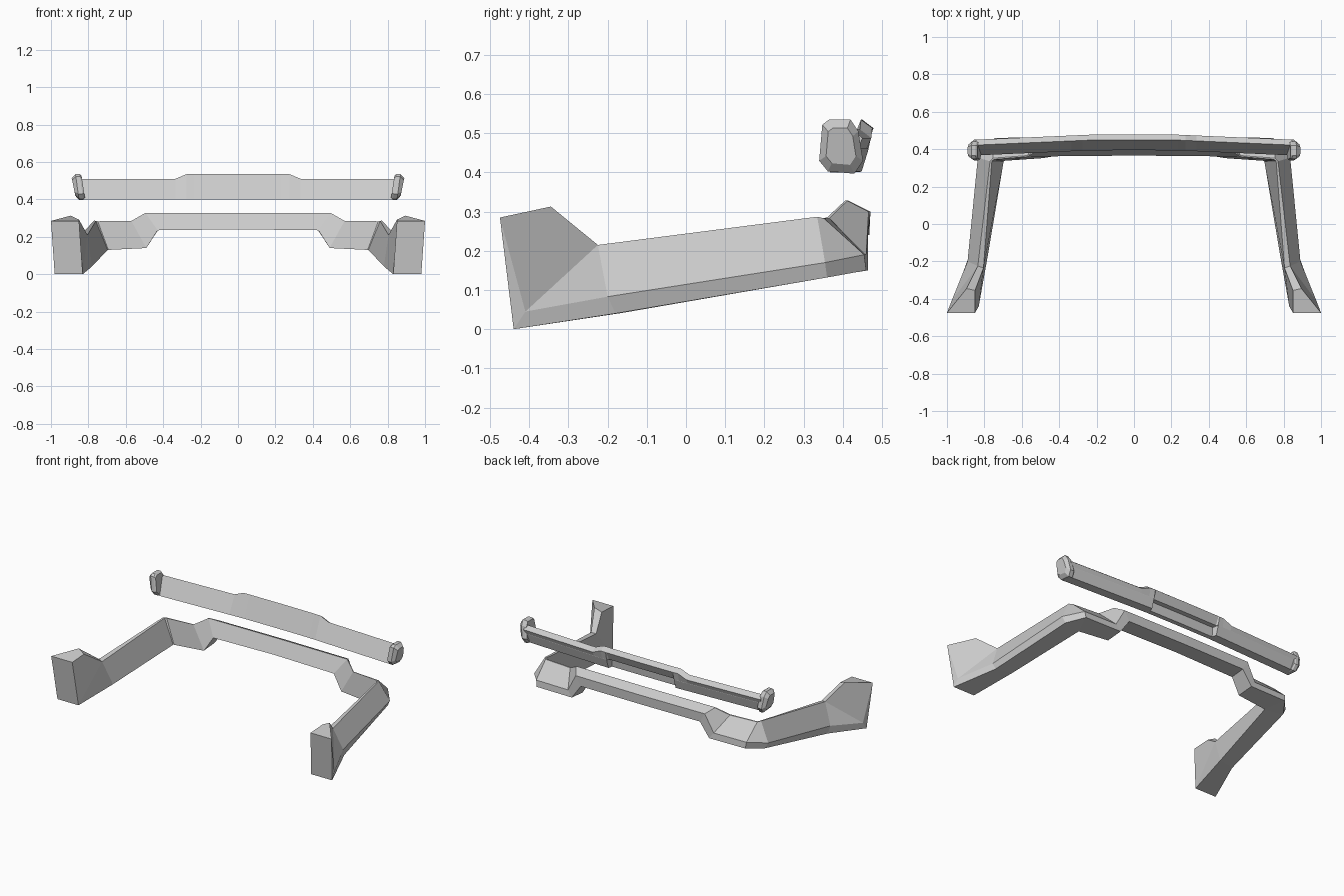
import bpy, bmesh

if "Cube" in bpy.data.objects:
    bpy.data.objects.remove(bpy.data.objects["Cube"])


def make(name, verts, faces):
    """Half model on +x, mirrored across x = 0."""
    mesh = bpy.data.meshes.new(name)
    bm = bmesh.new()
    vs = [bm.verts.new(v) for v in verts]
    for f in faces:
        bm.faces.new([vs[i] for i in f])
    bmesh.ops.recalc_face_normals(bm, faces=bm.faces)
    bm.to_mesh(mesh)
    bm.free()
    ob = bpy.data.objects.new(name, mesh)
    bpy.context.collection.objects.link(ob)
    m = ob.modifiers.new("mirror", 'MIRROR')
    m.use_clip = True
    m.merge_threshold = 0.0005
    return ob


def loft(sections):
    """Quads joining equal-sized closed sections."""
    n = len(sections[0])
    verts = [p for s in sections for p in s]
    faces = [(k * n + i, k * n + (i + 1) % n, (k + 1) * n + (i + 1) % n, (k + 1) * n + i)
             for k in range(len(sections) - 1) for i in range(n)]
    return verts, faces


# Lower U frame: sections run outer bottom, outer chamfer, ridge (2), inner bottom
verts, faces = loft([
    [(.885, -.18, .04), (.89, -.2, .083), (.835, -.225, .215), (.805, -.235, .21), (.78, -.16, .042)],
    [(.815, .36, .132), (.835, .355, .17), (.77, .335, .287), (.76, .337, .285), (.697, .335, .13)],
    [(.745, .46, .15), (.75, .455, .19), (.755, .352, .283), (.75, .345, .283), (.693, .338, .13)],
    [(.49, .464, .15), (.52, .46, .19), (.57, .366, .283), (.57, .36, .285), (.49, .352, .14)],
    [(.425, .465, .24), (.46, .466, .30), (.495, .412, .328), (.495, .406, .328), (.43, .362, .235)],
    [(0, .468, .24), (0, .471, .30), (0, .415, .328), (0, .409, .328), (0, .366, .24)],
])
# Raised front foot closing the frame
b = len(verts)
verts += [(.98, -.44, 0), (.83, -.44, 0), (1, -.475, .285), (.85, -.475, .285),
          (.895, -.345, .313), (.85, -.355, .292), (.975, -.41, .045)]
O, I, TO, TI, PO, PI, A = range(b, b + 7)
faces += [(O, I, TI, TO), (TO, TI, PI, PO), (PO, PI, 3, 2), (O, TO, A), (O, A, 1, 0),
          (A, 2, 1), (A, TO, PO, 2), (I, 4, 3), (I, 3, PI, TI), (O, 0, 4, I)]
make("lower_frame", verts, faces)


# Upper bar: slanted front, thin top, back with a central recess
def bar_section(x, top, recess=0.0):
    d = -0.027 * max(0, (x - .2) / .62)       # gentle bow towards the ends
    pts = [(.395, .40), (.45, top), (.479, top - .022),
           (.468 - recess * .3, .462), (.468 - recess, .46), (.45 - recess * .7, .402)]
    return [(x, y + d, z) for y, z in pts]


verts, faces = loft([bar_section(0, .535, .04), bar_section(.232, .535, .04),
                     bar_section(.24, .535), bar_section(.275, .535),
                     bar_section(.335, .51), bar_section(.845, .51)])
n = len(verts)
faces.append(tuple(range(n - 6, n)))
make("upper_bar", verts, faces)

# Eight-sided domed end paddles
outline = [(.365, .535), (.42, .535), (.44, .505), (.452, .43),
           (.43, .397), (.362, .403), (.34, .43), (.348, .522)]


def paddle_loop(x, s):
    return [(x + (z - .4) * .14, .395 + (y - .395) * s, .467 + (z - .467) * s) for y, z in outline]


verts, faces = loft([paddle_loop(.818, .9), paddle_loop(.828, 1), paddle_loop(.85, 1), paddle_loop(.87, .68)])
n = len(verts)
faces += [tuple(range(8)), tuple(range(n - 8, n))]
make("bar_end", verts, faces)
